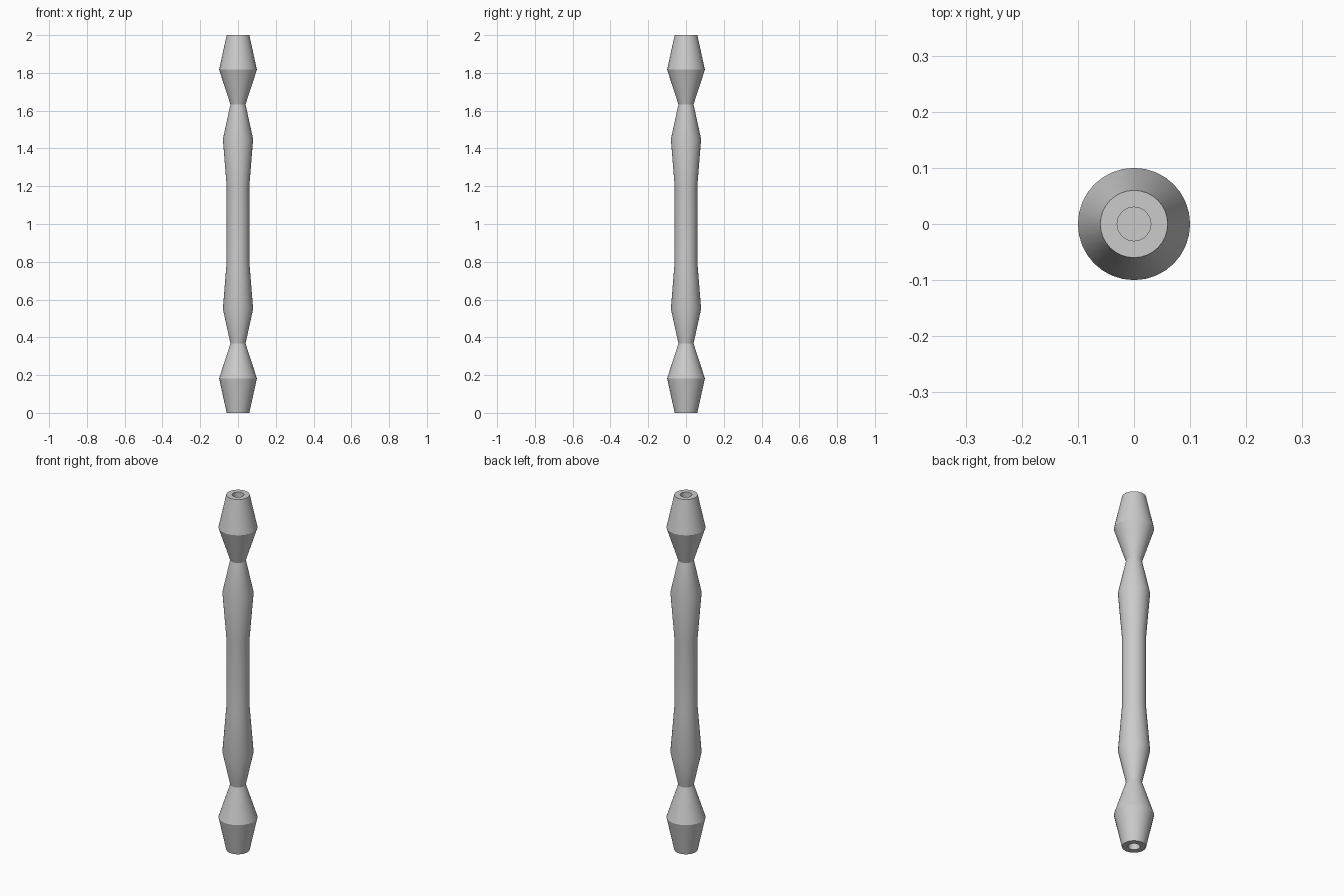
import bpy
import bmesh
import math

SIDES = 32
HEIGHT = 2.0

cube = bpy.data.objects.get("Cube")
if cube:
    bpy.data.objects.remove(cube, do_unlink=True)

# Plain grey finish
grey = bpy.data.materials.new("light grey")
grey.use_nodes = True
colour = (0.6, 0.6, 0.6, 1.0)
grey.diffuse_color = colour
grey.node_tree.nodes["Principled BSDF"].inputs["Base Color"].default_value = colour

# Lower half profile (radius, height): socket floor, socket wall, rim, bulbs, waist
lower = [(0, 0.18), (0.03, 0.18), (0.03, 0), (0.06, 0), (0.1, 0.183),
         (0.04, 0.367), (0.08, 0.55), (0.06, 0.8)]
profile = lower + [(r, HEIGHT - z) for r, z in reversed(lower)]

# Turn the profile around the vertical axis
bm = bmesh.new()
verts = [bm.verts.new((r, 0, z)) for r, z in profile]
edges = [bm.edges.new(pair) for pair in zip(verts, verts[1:])]
bmesh.ops.spin(bm, geom=verts + edges, cent=(0, 0, 0), axis=(0, 0, 1),
               angle=math.tau, steps=SIDES, use_merge=False)
bmesh.ops.remove_doubles(bm, verts=bm.verts, dist=0.0005)
bmesh.ops.recalc_face_normals(bm, faces=bm.faces)
mesh = bpy.data.meshes.new("turned_spindle")
bm.to_mesh(mesh)
bm.free()

spindle = bpy.data.objects.new("turned_spindle", mesh)
mesh.materials.append(grey)
bpy.context.collection.objects.link(spindle)

# Smooth around the shaft, crisp at the bulb and neck rings
bpy.ops.object.select_all(action="DESELECT")
spindle.select_set(True)
bpy.context.view_layer.objects.active = spindle
bpy.ops.object.shade_smooth_by_angle(angle=math.radians(25))
